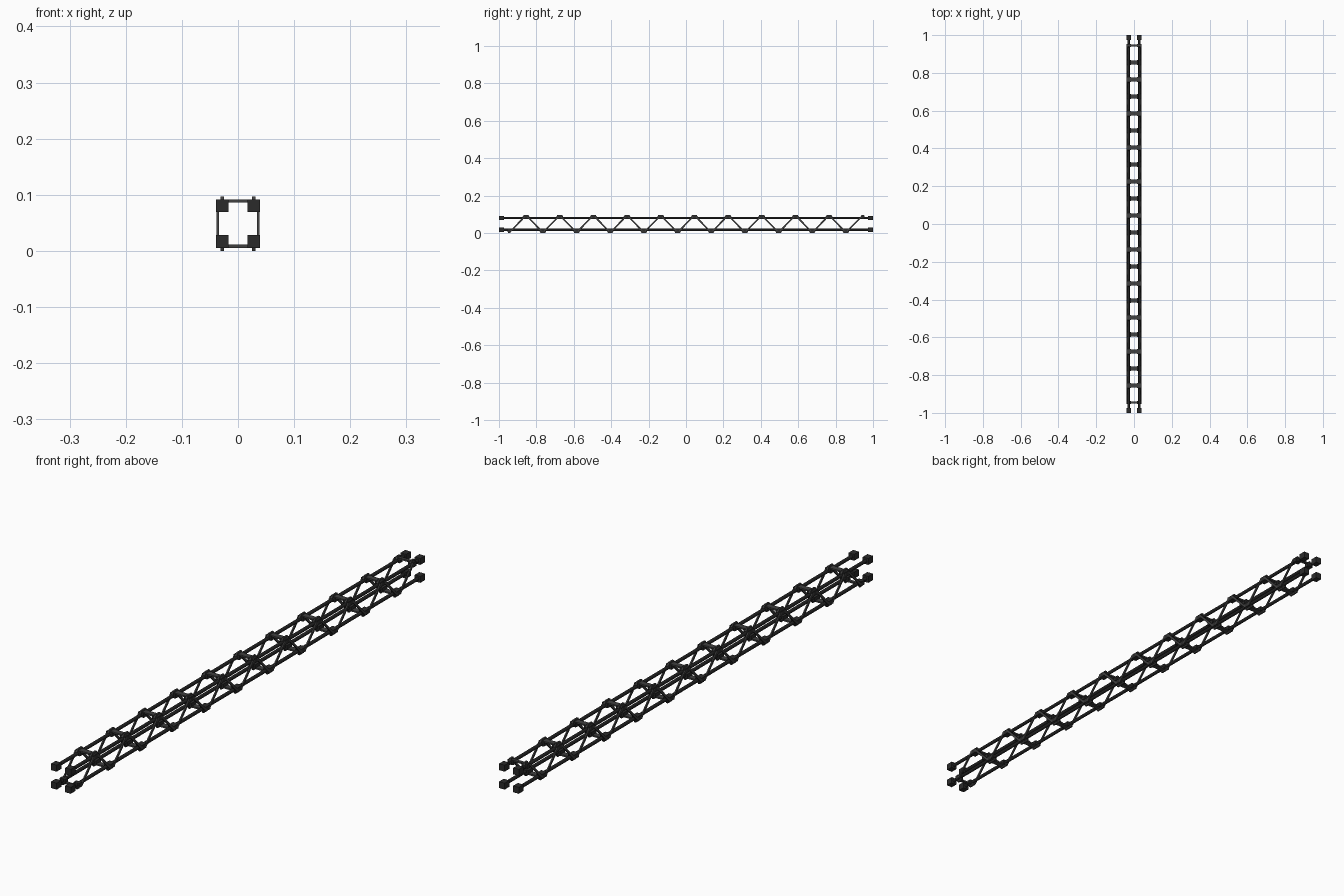
import bpy, bmesh, math
from mathutils import Vector, Matrix

if "Cube" in bpy.data.objects:
    bpy.data.objects.remove(bpy.data.objects["Cube"])


def material(name, v):
    m = bpy.data.materials.new(name)
    m.diffuse_color = (v, v, v, 1)
    m.use_nodes = True
    m.node_tree.nodes["Principled BSDF"].inputs["Base Color"].default_value = m.diffuse_color
    return m


BLACK = material("black tube", 0.016)
DARK = material("dark block", 0.024)
GREY = material("dark grey brace", 0.05)

CX, CZ, MID = 0.028, 0.032, 0.0485       # chord offsets and mid height
NODES = [-0.945 + 0.09 * k for k in range(22)]


def finish(bm, name, mat):
    bmesh.ops.recalc_face_normals(bm, faces=bm.faces)
    me = bpy.data.meshes.new(name)
    bm.to_mesh(me)
    bm.free()
    me.materials.append(mat)
    ob = bpy.data.objects.new(name, me)
    bpy.context.collection.objects.link(ob)
    return ob


def add_box(bm, c, size, rot=Matrix()):
    bmesh.ops.create_cube(bm, size=1, matrix=Matrix.Translation(c) @ rot @ Matrix.Diagonal((*size, 1)))


def add_cap(bm, x, y, z, s, w, half):
    # trapezoid prism in the y-z plane, narrowing towards the outside
    prof = [(-half, 0), (half, 0), (half * 0.55, 0.0165), (-half * 0.55, 0.0165)]
    rings = [[bm.verts.new((x + d, y + a, z + s * b)) for a, b in prof] for d in (-w / 2, w / 2)]
    bm.faces.new(rings[0])
    bm.faces.new(rings[1])
    for i in range(4):
        j = (i + 1) % 4
        bm.faces.new((rings[0][i], rings[0][j], rings[1][j], rings[1][i]))


# four long chords
bm = bmesh.new()
for sx in (-1, 1):
    for sz in (-1, 1):
        m = Matrix.Translation((sx * CX, 0, MID + sz * CZ)) @ Matrix.Rotation(math.pi / 2, 4, 'X')
        bmesh.ops.create_cone(bm, cap_ends=True, segments=12, radius1=0.0062,
                              radius2=0.0062, depth=1.96, matrix=m)
ob = finish(bm, "chords", BLACK)
for p in ob.data.polygons:
    p.use_smooth = len(p.vertices) == 4

# square blocks at the chord ends
bm = bmesh.new()
for sx in (-1, 1):
    for sz in (-1, 1):
        for sy in (-1, 1):
            add_box(bm, (sx * CX, sy * 0.987, MID + sz * CZ), (0.022, 0.026, 0.023))
finish(bm, "end_blocks", DARK)

# zigzag braces on both outer sides
bm = bmesh.new()
for sx in (-1, 1):
    for k in range(21):
        s = -1 if k % 2 == 0 else 1
        a = Vector((sx * 0.0362, NODES[k] + 0.008, MID + s * 0.038))
        b = Vector((sx * 0.0362, NODES[k + 1] - 0.008, MID - s * 0.038))
        d = b - a
        rot = Matrix.Rotation(math.atan2(d.z, d.y), 4, 'X')
        add_box(bm, (a + b) / 2, (0.0048, d.length, 0.008), rot)
finish(bm, "zigzag_braces", GREY)

# flat rungs, alternating bottom and top
bm = bmesh.new()
for k, y in enumerate(NODES):
    s = -1 if k % 2 == 0 else 1
    w = 0.011 if k in (0, 21) else 0.02
    add_box(bm, (0, y, MID + s * 0.0402), (0.072, w, 0.0055))
finish(bm, "cross_rungs", GREY)

# clamp and raised cap where the braces meet the chords
clamps, caps = bmesh.new(), bmesh.new()
for k, y in enumerate(NODES):
    s = -1 if k % 2 == 0 else 1
    half = 0.012 if k in (0, 21) else 0.022
    for sx in (-1, 1):
        add_box(clamps, (sx * 0.0275, y, MID + s * 0.0335), (0.022, half * 1.3, 0.016))
        add_cap(caps, sx * CX, y, MID + s * CZ, s, 0.006, half)
finish(clamps, "node_clamps", DARK)
finish(caps, "node_caps", GREY)
